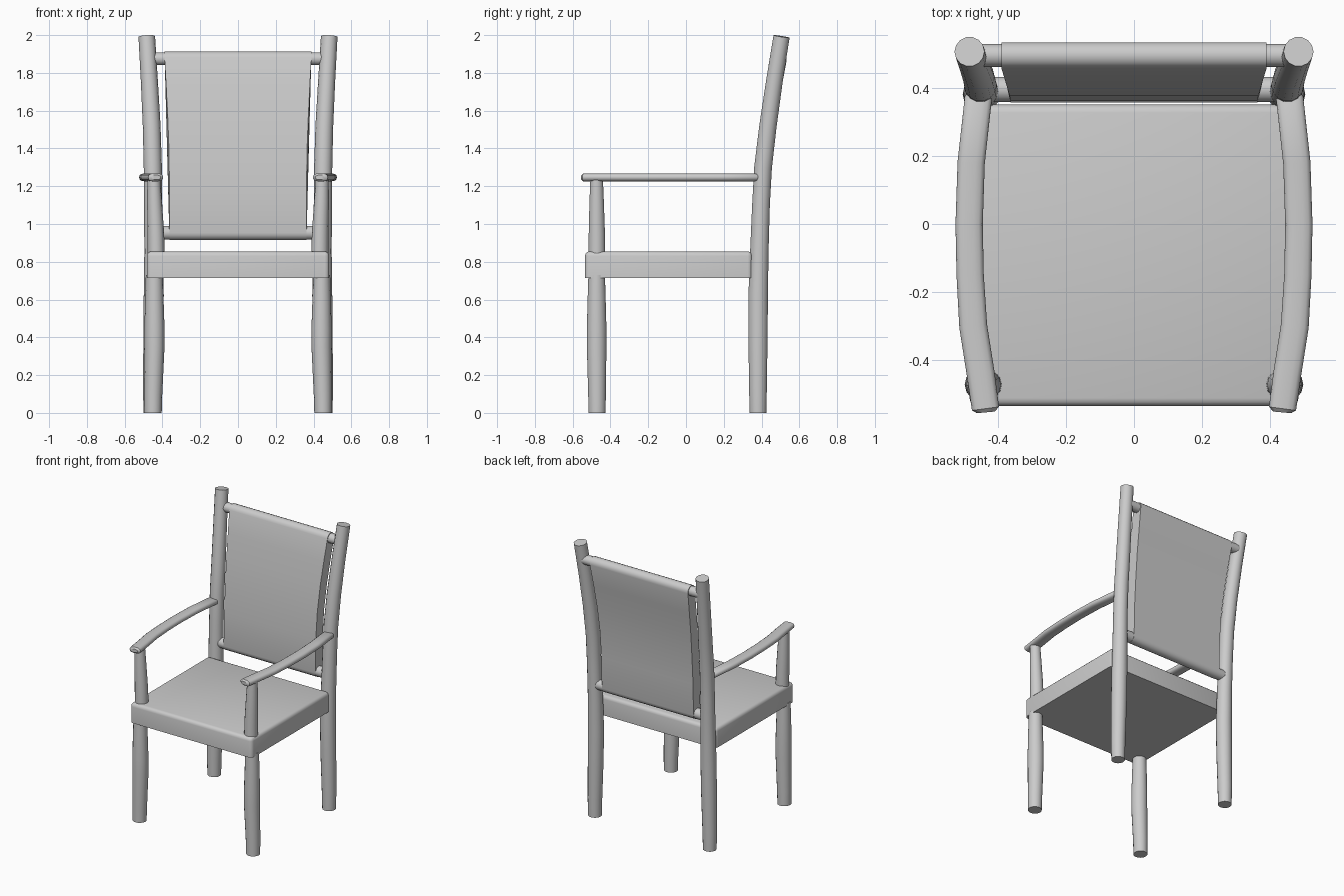
import bpy, bmesh
from math import sin, cos, pi, copysign
from mathutils import Vector

if "Cube" in bpy.data.objects:
    bpy.data.objects.remove(bpy.data.objects["Cube"])


def finish(name, bm, mirror=False, angle=0.7):
    bmesh.ops.recalc_face_normals(bm, faces=bm.faces)
    me = bpy.data.meshes.new(name)
    bm.to_mesh(me)
    bm.free()
    ob = bpy.data.objects.new(name, me)
    bpy.context.collection.objects.link(ob)
    bpy.ops.object.select_all(action='DESELECT')
    ob.select_set(True)
    bpy.context.view_layer.objects.active = ob
    bpy.ops.object.shade_smooth_by_angle(angle=angle)
    if mirror:
        ob.modifiers.new("mirror", 'MIRROR')
    return ob


def loft(name, pts, mirror=False, sides=14, power=1.0):
    """Capped tube through (x, y, z, radius_u, radius_v) points."""
    bm = bmesh.new()
    P = [Vector(p[:3]) for p in pts]
    rings = []
    for i, p in enumerate(pts):
        t = (P[min(i + 1, len(P) - 1)] - P[max(i - 1, 0)]).normalized()
        ref = Vector((0, 1, 0)) if abs(t.x) > 0.9 else Vector((1, 0, 0))
        u = (ref - t * ref.dot(t)).normalized()
        v = t.cross(u)
        ring = []
        for k in range(sides):
            a = 2 * pi * k / sides
            c, s = cos(a), sin(a)
            c, s = copysign(abs(c) ** power, c), copysign(abs(s) ** power, s)
            ring.append(bm.verts.new(P[i] + u * c * p[3] + v * s * p[-1]))
        rings.append(ring)
    for a, b in zip(rings, rings[1:]):
        for k in range(sides):
            j = (k + 1) % sides
            bm.faces.new((a[k], a[j], b[j], b[k]))
    bm.faces.new(rings[0])
    bm.faces.new(rings[-1])
    return finish(name, bm, mirror)


# Back posts: straight legs that lean back and outward above the arms
loft("back_post", [
    (.455, .381, 0, .045), (.455, .381, .12, .048), (.449, .381, .4, .052),
    (.446, .382, .62, .053), (.446, .388, .85, .050), (.449, .397, 1.1, .048),
    (.451, .408, 1.3, .048), (.457, .434, 1.52, .047), (.470, .470, 1.77, .045),
    (.483, .506, 1.993, .044)], True)

# Front legs below the seat
loft("front_leg", [
    (.450, -.471, 0, .046), (.449, -.471, .1, .048), (.442, -.473, .35, .053),
    (.442, -.473, .45, .053), (.443, -.473, .6, .049), (.443, -.473, .73, .045)], True)

# Tapered supports under the armrests
loft("arm_support", [
    (.433, -.472, .83, .045), (.435, -.472, .95, .044),
    (.442, -.473, 1.12, .039), (.446, -.473, 1.24, .034)], True)

# Armrests, bowed outward
arm = [(.435, -.553, .026, .012), (.436, -.542, .040, .0215), (.450, -.44, .041, .0215),
       (.472, -.30, .041, .0215), (.481, -.15, .040, .0215), (.484, 0, .040, .0215),
       (.478, .18, .040, .0215), (.457, .37, .040, .0215), (.455, .386, .030, .013)]
loft("armrest", [(x, y, 1.247, w, h) for x, y, w, h in arm], True, power=0.75)

# Seat block with rounded top and corners, sharp underside
bm = bmesh.new()
bmesh.ops.create_cube(bm, size=1)
for v in bm.verts:
    v.co = Vector((v.co.x * .966, v.co.y * .886 - .092, v.co.z * .14 + .785))
edges = [e for e in bm.edges if not all(v.co.z < .75 for v in e.verts)]
bmesh.ops.bevel(bm, geom=edges, offset=.024, segments=3, profile=0.5, affect='EDGES')
finish("seat", bm)

# Rods carrying the back panel
loft("upper_rod", [(-.46, .495, 1.875, .034), (.46, .495, 1.875, .034)])
loft("lower_rod", [(-.44, .395, .953, .037), (.44, .395, .953, .037)])

# Back panel wrapped round both rods: (y, z, half width)
path = [(.395, .953, .363), (.400, 1.18, .363), (.415, 1.38, .365),
        (.438, 1.56, .372), (.466, 1.72, .380), (.495, 1.875, .389)]
r = .039
ang = [.02, .1, .12, .15, .17, .18]
outline = [(y - r * cos(a), z + r * sin(a), w) for (y, z, w), a in zip(path, ang)]
y, z, w = path[-1]
outline += [(y - r * cos(a), z + r * sin(a), w) for a in [.18 + pi * k / 8 for k in range(1, 8)]]
outline += [(y + r * cos(a), z - r * sin(a), w) for (y, z, w), a in zip(path[::-1], ang[::-1])]
y, z, w = path[0]
outline += [(y + r * cos(a), z - r * sin(a), w) for a in [.02 + pi * k / 8 for k in range(1, 8)]]
bm = bmesh.new()
L = [bm.verts.new((-w, y, z)) for y, z, w in outline]
R = [bm.verts.new((w, y, z)) for y, z, w in outline]
n = len(outline)
for k in range(n):
    j = (k + 1) % n
    bm.faces.new((L[k], L[j], R[j], R[k]))
bm.faces.new(L)
bm.faces.new(R)
finish("back_panel", bm)
